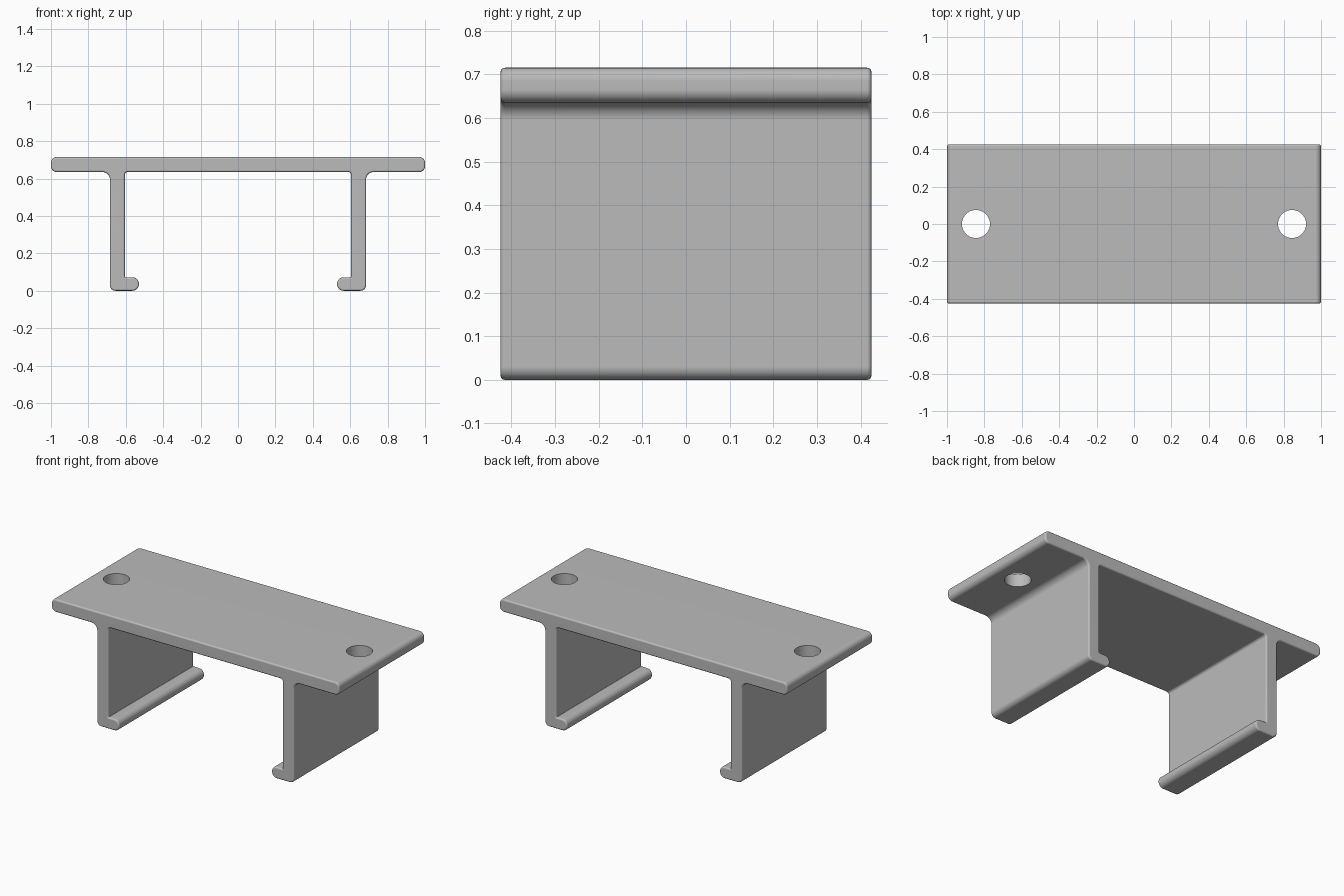
import bpy
import bmesh
import math
from mathutils import Vector

cube = bpy.data.objects.get("Cube")
if cube:
    bpy.data.objects.remove(cube, do_unlink=True)

grey = bpy.data.materials.new("plain_grey")
grey.use_nodes = True
colour = (0.5, 0.5, 0.5, 1)
grey.diffuse_color = colour
grey.node_tree.nodes["Principled BSDF"].inputs["Base Color"].default_value = colour

HALF_DEPTH = 0.425
TOP, UNDER = 0.715, 0.635
HOLE_X, HOLE_R = 0.845, 0.075


def rounded(corners, steps=8):
    """Replace each (x, z, radius) corner of a closed loop with an arc."""
    points = []
    for i, (x, z, r) in enumerate(corners):
        here = Vector((x, z))
        to_prev = (Vector(corners[i - 1][:2]) - here).normalized()
        to_next = (Vector(corners[(i + 1) % len(corners)][:2]) - here).normalized()
        centre = here + (to_prev + to_next) * r
        for s in range(steps + 1):
            a = s / steps * math.pi / 2
            points.append(centre - to_next * r * math.cos(a) - to_prev * r * math.sin(a))
    return points


# Right half of the section, from the top edge round to the inside of the leg
half = [(1.0, TOP, 0.03), (1.0, UNDER, 0.03), (0.685, UNDER, 0.04),
        (0.685, 0, 0.03), (0.53, 0, 0.034), (0.53, 0.072, 0.034),
        (0.605, 0.072, 0.004), (0.605, UNDER, 0.015)]
section = half + [(-x, z, r) for x, z, r in reversed(half)]

# Extrude the section along the depth
bm = bmesh.new()
front = bm.faces.new([bm.verts.new((p.x, -HALF_DEPTH, p.y)) for p in rounded(section)])
extruded = bmesh.ops.extrude_face_region(bm, geom=[front], use_keep_orig=True)
moved = [v for v in extruded["geom"] if isinstance(v, bmesh.types.BMVert)]
bmesh.ops.translate(bm, verts=moved, vec=(0, 2 * HALF_DEPTH, 0))
bmesh.ops.recalc_face_normals(bm, faces=bm.faces)
mesh = bpy.data.meshes.new("mounting_bracket")
bm.to_mesh(mesh)
bm.free()
bracket = bpy.data.objects.new("mounting_bracket", mesh)
bpy.context.collection.objects.link(bracket)
mesh.materials.append(grey)
bpy.context.view_layer.objects.active = bracket
bracket.select_set(True)

# Soften the front and back rims
bevel = bracket.modifiers.new("soft_rims", 'BEVEL')
bevel.width = 0.01
bevel.segments = 3
bevel.limit_method = 'ANGLE'
bevel.angle_limit = math.radians(50)
bevel.use_clamp_overlap = False
bpy.ops.object.modifier_apply(modifier=bevel.name)

# Screw holes through the two flanges
for side in (-1, 1):
    bpy.ops.mesh.primitive_cylinder_add(vertices=48, radius=HOLE_R, depth=0.3,
                                        location=(side * HOLE_X, 0, TOP - 0.04))
    cutter = bpy.context.object
    cutter.name = "hole_cutter"
    cutter.hide_render = True
    cutter.data.materials.append(grey)
    bpy.ops.object.select_all(action='DESELECT')
    bracket.select_set(True)
    bpy.context.view_layer.objects.active = bracket
    cut = bracket.modifiers.new("screw_hole", 'BOOLEAN')
    cut.operation = 'DIFFERENCE'
    cut.solver = 'EXACT'
    cut.object = cutter
    bpy.ops.object.modifier_apply(modifier=cut.name)
    bpy.data.objects.remove(cutter, do_unlink=True)

# Smooth the rounds while keeping the broad faces flat
bpy.ops.object.shade_smooth_by_angle(angle=math.radians(35))
weighted = bracket.modifiers.new("flat_faces", 'WEIGHTED_NORMAL')
weighted.keep_sharp = True
